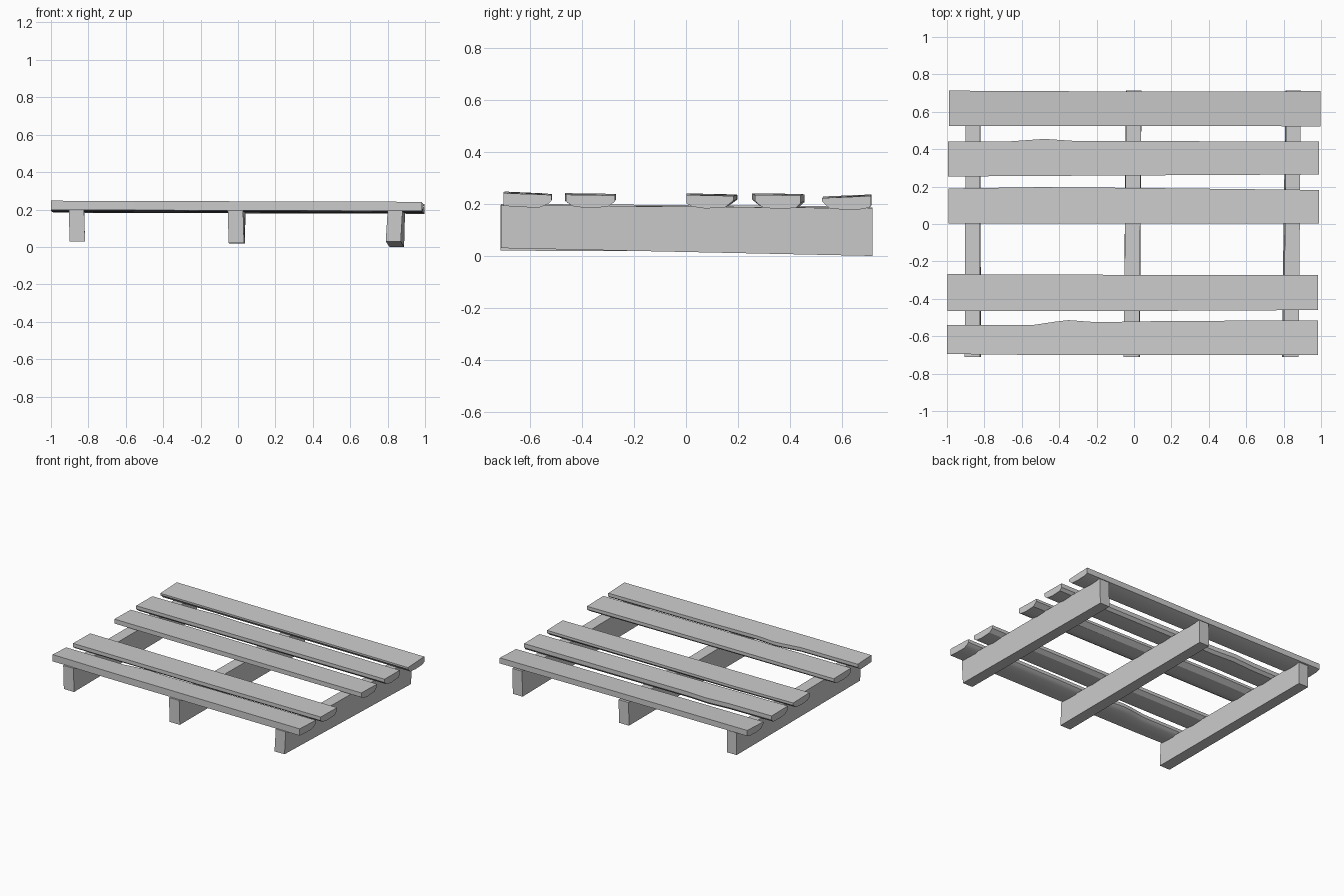
import bpy, bmesh

if "Cube" in bpy.data.objects:
    bpy.data.objects.remove(bpy.data.objects["Cube"], do_unlink=True)

wood = bpy.data.materials.new("grey_wood")
wood.use_nodes = True
GREY = (0.6, 0.6, 0.6, 1)
wood.diffuse_color = GREY
wood.node_tree.nodes["Principled BSDF"].inputs["Base Color"].default_value = GREY


def loft(name, rings):
    """Skin a closed bar through matching rings of points."""
    bm = bmesh.new()
    loops = [[bm.verts.new(p) for p in ring] for ring in rings]
    n = len(loops[0])
    for a, b in zip(loops, loops[1:]):
        for i in range(n):
            j = (i + 1) % n
            bm.faces.new((a[i], a[j], b[j], b[i]))
    bm.faces.new(loops[0])
    bm.faces.new(loops[-1])
    bmesh.ops.recalc_face_normals(bm, faces=bm.faces)
    mesh = bpy.data.meshes.new(name)
    bm.to_mesh(mesh)
    bm.free()
    mesh.materials.append(wood)
    obj = bpy.data.objects.new(name, mesh)
    bpy.context.collection.objects.link(obj)
    bpy.ops.object.select_all(action="DESELECT")
    obj.select_set(True)
    bpy.context.view_layer.objects.active = obj
    bpy.ops.object.shade_smooth_by_angle(angle=0.5)


def plank(name, stations, under, low, top_front, top_back, drop=0.006):
    """Stations are (x, front y, back y); under is the rough lower profile."""
    rings = []
    for x, front, back in stations:
        sink = drop * (x + 1) / 2
        width = back - front
        ring = [(x, front, top_front - sink)]
        for u, v in under:
            ring.append((x, front + u * width, low + v * 0.05 - sink))
        ring.append((x, back, top_back - sink))
        rings.append(ring)
    loft(name, rings)


# Deck planks, front to back, each with a worn underside
plank("front_plank",
      [(-1, -.695, -.54), (-.54, -.70, -.54), (-.42, -.70, -.522), (-.35, -.70, -.514),
       (-.2, -.70, -.525), (.2, -.70, -.518), (.985, -.70, -.516)],
      [(0, .12), (.4, .02), (.75, 0), (.92, .25), (1, .5)], .192, .247, .24)
plank("second_plank", [(-.998, -.465, -.268), (0, -.465, -.272), (.985, -.46, -.272)],
      [(0, .5), (.12, .15), (.4, 0), (.85, .08), (1, .5)], .19, .241, .238)
plank("middle_plank", [(-.993, .002, .19), (-.5, .002, .197), (0, .002, .193), (.988, .002, .182)],
      [(0, .4), (.12, .14), (.4, 0), (.82, .08), (1, .6)], .188, .24, .236)
plank("fourth_plank",
      [(-.995, .254, .44), (-.66, .256, .442), (-.48, .257, .455), (-.33, .258, .445), (.99, .265, .44)],
      [(0, .6), (.15, .15), (.45, 0), (.9, .08), (1, .45)], .186, .24, .238)
plank("back_plank", [(-.99, .525, .713), (0, .525, .708), (.997, .522, .71)],
      [(0, .65), (.15, .12), (.45, 0), (.85, .05), (1, .25)], .183, .228, .236)


# Supporting beams, slightly leaning and sloping
def beam(name, y_front, y_back, front, back):
    """Each end is (bottom left x, top left x, width, bottom z, top z)."""
    rings = []
    for y, (xb, xt, w, zb, zt) in ((y_front, front), (y_back, back)):
        rings.append([(xb, y, zb), (xb + w, y, zb), (xt + w, y, zt), (xt, y, zt)])
    loft(name, rings)


beam("right_beam", -.71, .705, (-.9, -.905, .082, .03, .2), (-.9, -.9, .078, .03, .19))
beam("middle_beam", -.712, .715, (-.05, -.055, .082, .02, .195), (-.043, -.04, .08, .018, .185))
beam("left_beam", -.71, .715, (.79, .8, .08, .03, .195), (.81, .815, .078, 0, .183))
